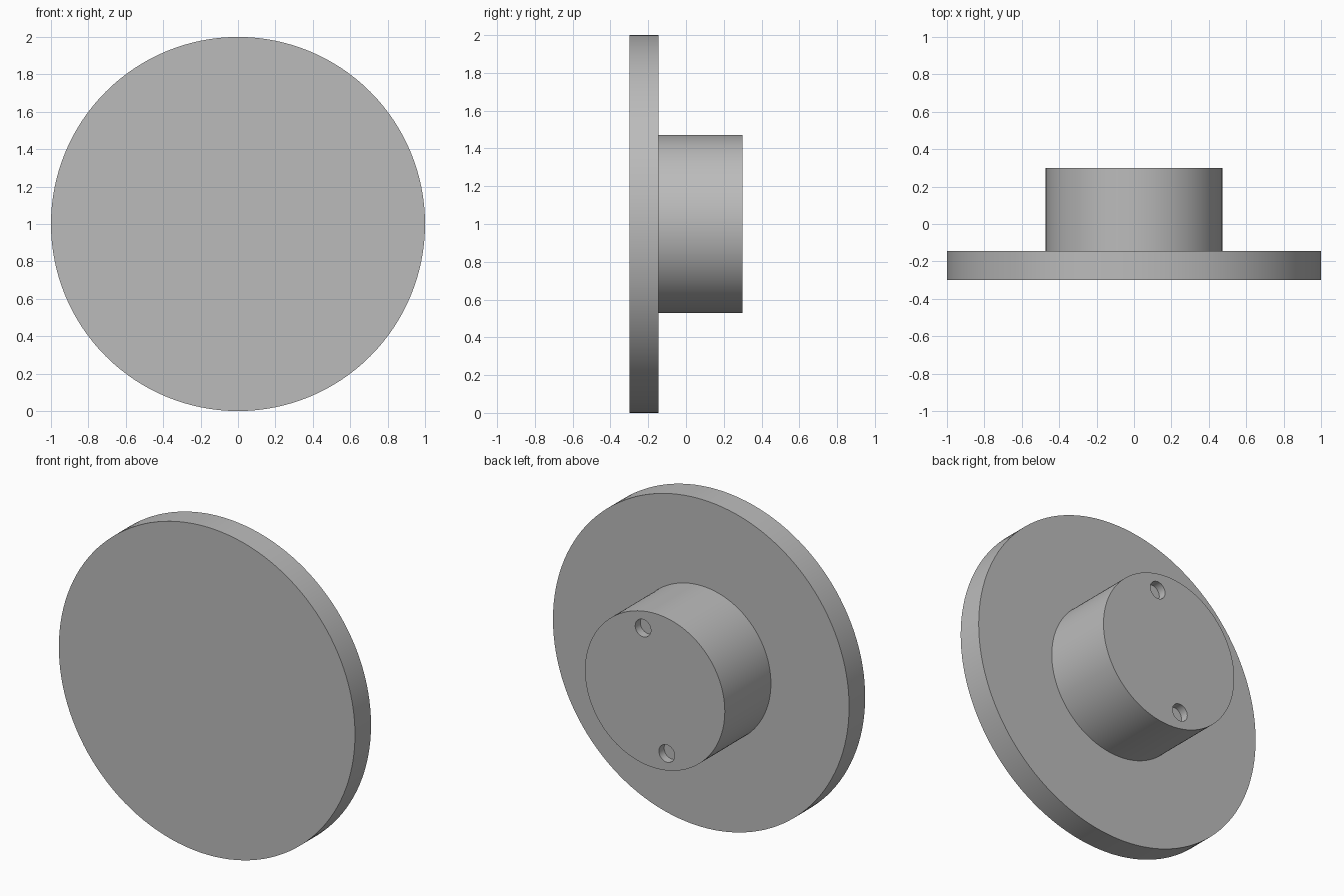
import bpy
import math
from mathutils import Vector

cube = bpy.data.objects.get("Cube")
if cube:
    bpy.data.objects.remove(cube, do_unlink=True)

# Single grey finish
grey = bpy.data.materials.new("plain grey")
grey.use_nodes = True
colour = (0.5, 0.5, 0.5, 1)
grey.diffuse_color = colour
grey.node_tree.nodes["Principled BSDF"].inputs["Base Color"].default_value = colour

CENTRE_Z = 1.0
BACK = 0.3


def disc(name, radius, y0, y1, x=0, z=CENTRE_Z, sides=128):
    """Cylinder lying along y between y0 and y1."""
    bpy.ops.mesh.primitive_cylinder_add(
        vertices=sides, radius=radius, depth=y1 - y0,
        location=(x, (y0 + y1) / 2, z), rotation=(math.pi / 2, 0, 0))
    obj = bpy.context.object
    obj.name = name
    obj.data.materials.append(grey)
    return obj


def smooth(obj):
    bpy.ops.object.select_all(action='DESELECT')
    obj.select_set(True)
    bpy.context.view_layer.objects.active = obj
    bpy.ops.object.shade_smooth_by_angle(angle=math.radians(30))


# Front plate and rear hub
plate = disc("front_plate", 1.0, -BACK, -0.145)
hub = disc("rear_hub", 0.472, -0.145, BACK)

# Two opposite blind holes in the hub's rear face
tilt = math.radians(12.5)
offset = Vector((math.sin(tilt), math.cos(tilt))) * 0.37
for side in (1, -1):
    cutter = disc("hole_cutter", 0.053, BACK - 0.05, BACK + 0.05,
                  side * offset.x, CENTRE_Z + side * offset.y, 48)
    cutter.hide_render = True
    cut = hub.modifiers.new("hole", 'BOOLEAN')
    cut.operation = 'DIFFERENCE'
    cut.solver = 'EXACT'
    cut.object = cutter
    bpy.context.view_layer.objects.active = hub
    bpy.ops.object.modifier_apply(modifier=cut.name)
    bpy.data.objects.remove(cutter, do_unlink=True)

smooth(plate)
smooth(hub)
